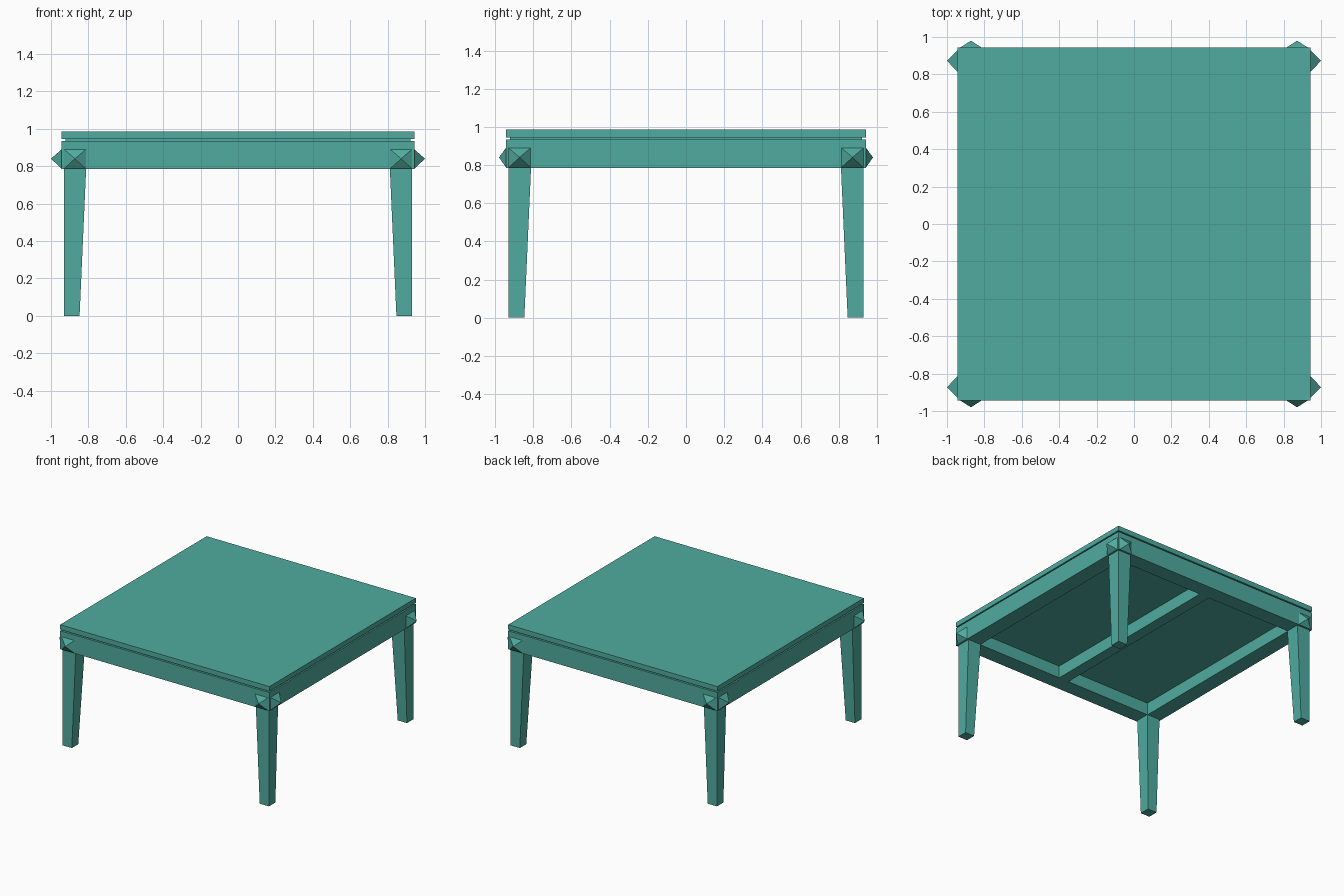
import bpy, bmesh

if "Cube" in bpy.data.objects:
    bpy.data.objects.remove(bpy.data.objects["Cube"])

mat = bpy.data.materials.new("teal")
mat.diffuse_color = (0.08, 0.41, 0.35, 1)
mat.use_nodes = True
mat.node_tree.nodes["Principled BSDF"].inputs["Base Color"].default_value = mat.diffuse_color


def finish(name, bm):
    bmesh.ops.recalc_face_normals(bm, faces=bm.faces)
    me = bpy.data.meshes.new(name)
    bm.to_mesh(me)
    bm.free()
    me.materials.append(mat)
    ob = bpy.data.objects.new(name, me)
    bpy.context.collection.objects.link(ob)
    return ob


def box(name, x0, x1, y0, y1, z0, z1):
    bm = bmesh.new()
    bmesh.ops.create_cube(bm, size=1)
    for v in bm.verts:
        v.co.x = x1 if v.co.x > 0 else x0
        v.co.y = y1 if v.co.y > 0 else y0
        v.co.z = z1 if v.co.z > 0 else z0
    return finish(name, bm)


H = 0.943          # half width of the top
IN = 0.815         # inner face of the apron
Z0, Z1 = 0.785, 0.935

# Table top, shadow gap below it, and panel closing the frame
box("table_top", -H, H, -H, H, 0.945, 0.985)
box("shadow_gap", -H + 0.02, H - 0.02, -H + 0.02, H - 0.02, Z1, 0.945)
box("under_panel", -IN, IN, -IN, IN, 0.885, Z1)

# Apron frame and centre bar
for side, s in (("front", -1), ("back", 1)):
    a, b = sorted((s * IN, s * H))
    box(side + "_apron", -H, H, a, b, Z0, Z1)
for side, s in (("left", -1), ("right", 1)):
    a, b = sorted((s * IN, s * H))
    box(side + "_apron", a, b, -IN, IN, Z0, Z1)
box("centre_bar", -0.045, 0.045, -IN, IN, Z0, 0.885)


def stud(name, base, tip):
    """Four-sided pyramid from base corners to a tip."""
    bm = bmesh.new()
    vs = [bm.verts.new(p) for p in base]
    t = bm.verts.new(tip)
    bm.faces.new(vs)
    for i in range(4):
        bm.faces.new((vs[i], vs[(i + 1) % 4], t))
    finish(name, bm)


C, R = 0.872, 0.058   # stud centre and half width
square = [(C - R, 0.787), (C + R, 0.787), (C + R, 0.89), (C - R, 0.89)]

for ly, sy in (("front", -1), ("back", 1)):
    for lx, sx in (("left", -1), ("right", 1)):
        corner = f"{ly}_{lx}"
        # Leg tapering on its two inner faces
        leg = box(corner + "_leg", 0.812, 0.93, 0.812, 0.93, 0, Z0)
        for v in leg.data.vertices:
            if v.co.z < 0.1:
                v.co.x = max(v.co.x, 0.847)
                v.co.y = max(v.co.y, 0.847)
            v.co.x *= sx
            v.co.y *= sy
        if sx * sy < 0:
            leg.data.flip_normals()
        # Pyramid studs on both outer faces
        stud(corner + "_side_stud", [(sx * H, sy * u, z) for u, z in square],
             (sx * 1.0, sy * C, 0.84))
        stud(corner + "_end_stud", [(sx * u, sy * H, z) for u, z in square],
             (sx * C, sy * 0.98, 0.84))
